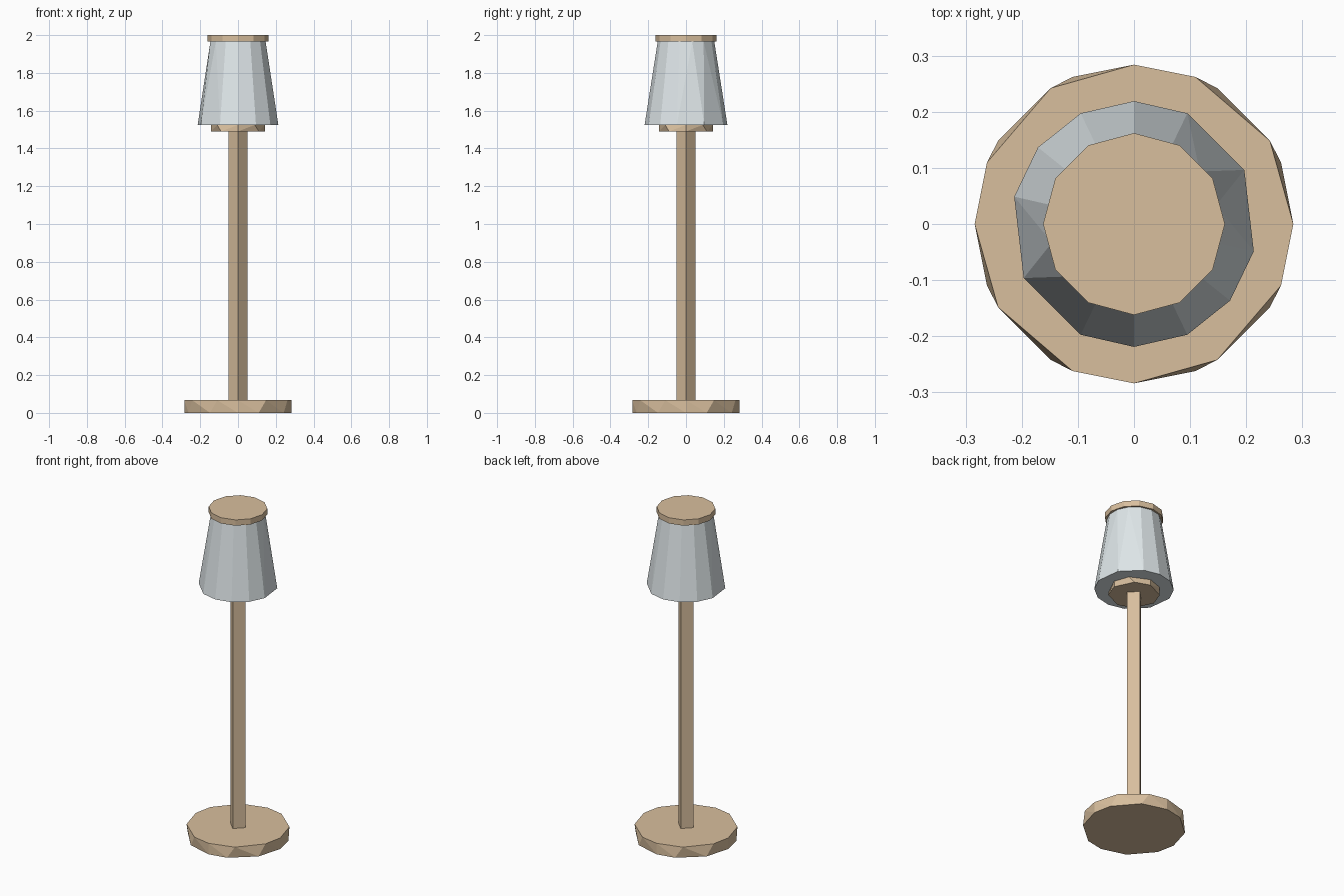
import bpy, bmesh
from math import cos, sin, radians

if "Cube" in bpy.data.objects:
    bpy.data.objects.remove(bpy.data.objects["Cube"])


def material(name, rgb):
    m = bpy.data.materials.new(name)
    m.diffuse_color = (*rgb, 1)
    m.use_nodes = True
    m.node_tree.nodes["Principled BSDF"].inputs["Base Color"].default_value = m.diffuse_color
    return m


wood = material("tan_wood", (0.69, 0.52, 0.34))
fabric = material("pale_fabric", (0.73, 0.79, 0.81))


def ring(radius, z, angles):
    return [(radius * cos(radians(a)), radius * sin(radians(a)), z) for a in angles]


def regular(n, start=0):
    return [start + 360 * i / n for i in range(n)]


def quarters(*angles):
    return [q + a for q in (0, 90, 180, 270) for a in angles]


def faceted_part(name, lower, upper, mat):
    """Flat-shaded convex solid spanning two rings."""
    bm = bmesh.new()
    for p in lower + upper:
        bm.verts.new(p)
    bmesh.ops.convex_hull(bm, input=bm.verts[:])
    bmesh.ops.dissolve_limit(bm, angle_limit=radians(0.5),
                             verts=bm.verts[:], edges=bm.edges[:])
    bmesh.ops.recalc_face_normals(bm, faces=bm.faces[:])
    mesh = bpy.data.meshes.new(name)
    bm.to_mesh(mesh)
    bm.free()
    mesh.materials.append(mat)
    obj = bpy.data.objects.new(name, mesh)
    bpy.context.collection.objects.link(obj)


# Foot: uneven twelve-sided disc, upper and lower rims slightly twisted
faceted_part("base", ring(0.284, 0, quarters(0, 22.7, 58.5)),
             ring(0.284, 0.067, quarters(0, 31.5, 67.3)), wood)

# Square pole turned corner-on
faceted_part("pole", ring(0.05, 0.067, regular(4)), ring(0.05, 1.49, regular(4)), wood)

# Socket disc under the shade
faceted_part("socket", ring(0.142, 1.49, quarters(0, 51)),
             ring(0.142, 1.525, quarters(0, 39)), wood)

# Tapered shade, with one wide facet on each side of the lower rim
step = 360 / 14
half = [90, 90 - step, 26.1, -step / 2, -1.5 * step, -2.5 * step]
faceted_part("shade", ring(0.219, 1.525, half + [a + 180 for a in half]),
             ring(0.15, 1.965, regular(14, 90)), fabric)

# Top cap
faceted_part("cap", ring(0.162, 1.965, regular(12)), ring(0.162, 2.0, regular(12)), wood)
